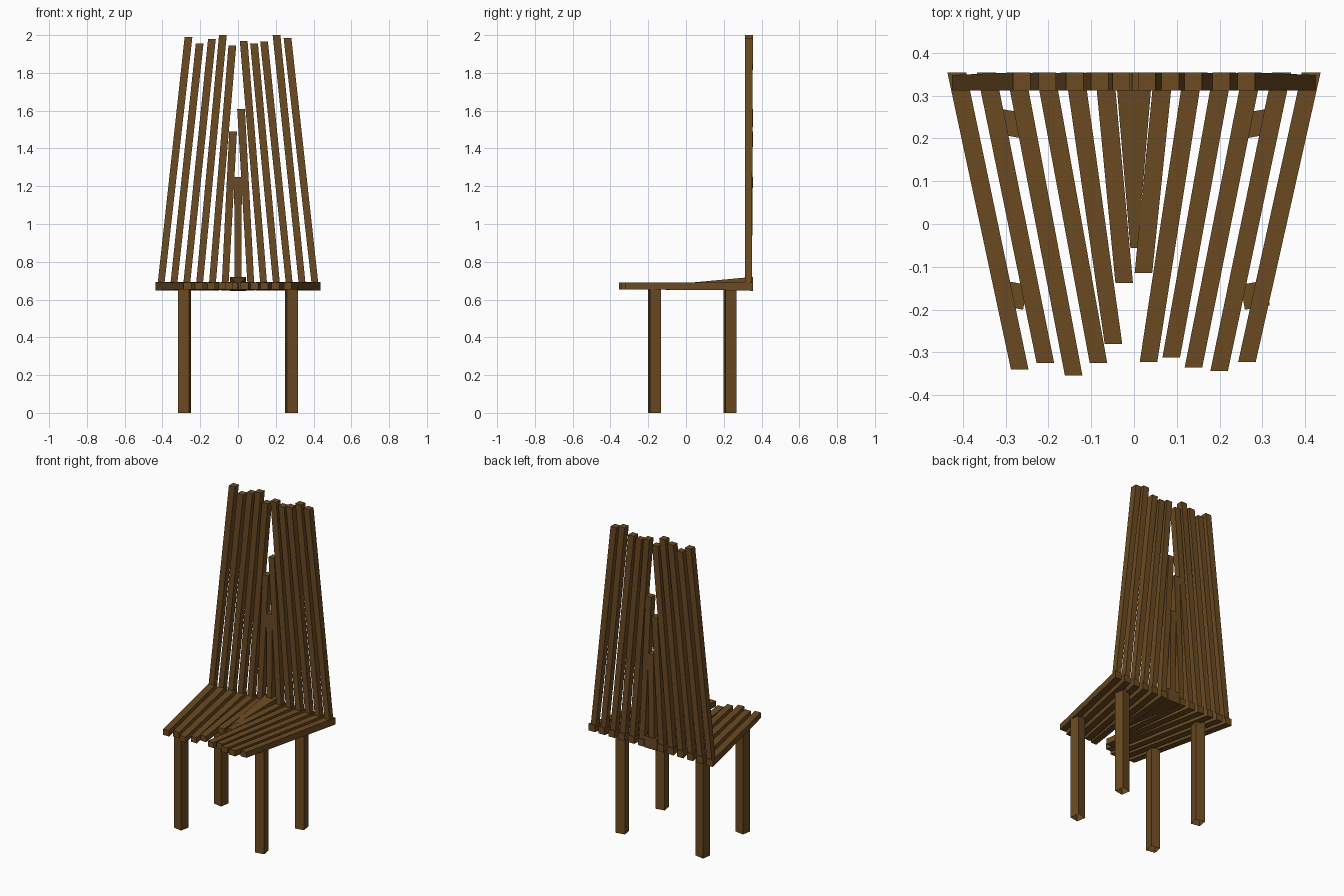
import bpy, bmesh, math
from mathutils import Matrix

if "Cube" in bpy.data.objects:
    bpy.data.objects.remove(bpy.data.objects["Cube"])

wood = bpy.data.materials.new("brown wood")
wood.diffuse_color = (0.147, 0.069, 0.016, 1)
wood.use_nodes = True
wood.node_tree.nodes["Principled BSDF"].inputs["Base Color"].default_value = wood.diffuse_color


def finish(bm, name):
    bmesh.ops.recalc_face_normals(bm, faces=bm.faces)
    mesh = bpy.data.meshes.new(name)
    bm.to_mesh(mesh)
    bm.free()
    mesh.materials.append(wood)
    ob = bpy.data.objects.new(name, mesh)
    bpy.context.collection.objects.link(ob)
    return ob


def bar(name, ring_a, ring_b):
    """Straight bar joining two four-point end sections."""
    bm = bmesh.new()
    a = [bm.verts.new(p) for p in ring_a]
    b = [bm.verts.new(p) for p in ring_b]
    bm.faces.new(a)
    bm.faces.new(b)
    for i in range(4):
        j = (i + 1) % 4
        bm.faces.new((a[i], a[j], b[j], b[i]))
    return finish(bm, name)


def section_xz(x, y, w, z0, z1):
    h = w / 2
    return [(x - h, y, z0), (x + h, y, z0), (x + h, y, z1), (x - h, y, z1)]


def section_xy(x, z, w, y0, y1):
    h = w / 2
    return [(x - h, y0, z), (x + h, y0, z), (x + h, y1, z), (x - h, y1, z)]


BACK = 0.354
STEP = 0.069
# fanned slats: seat front end (x, y), then back slat top end (x, z)
seat_ends = [(-0.267, -0.34), (-0.207, -0.325), (-0.141, -0.354), (-0.083, -0.325),
             (-0.048, -0.28), (-0.023, -0.138), (0, -0.056), (0.022, -0.115),
             (0.034, -0.322), (0.087, -0.312), (0.139, -0.335), (0.199, -0.343),
             (0.264, -0.322)]
back_ends = [(-0.262, 1.99), (-0.203, 1.955), (-0.138, 1.98), (-0.08, 2.0),
             (-0.03, 1.945), (-0.026, 1.49), (0, 1.25), (0.016, 1.61),
             (0.03, 1.97), (0.085, 1.955), (0.138, 1.965), (0.204, 2.0),
             (0.262, 1.985)]

for i, ((sx, sy), (bx, bz)) in enumerate(zip(seat_ends, back_ends)):
    x = (i - 6) * STEP
    if i == 6:  # central tapered wedge
        bar("seat_wedge", section_xz(sx, sy, 0.017, 0.667, 0.682),
            section_xz(x, BACK, 0.086, 0.646, 0.72))
    else:
        bar(f"seat_slat_{i + 1}", section_xz(sx, sy, 0.041, 0.654, 0.69),
            section_xz(x, BACK, 0.044, 0.648, 0.692))
    # upright back slats
    bar(f"back_slat_{i + 1}", section_xy(x * 0.985, 0.68, 0.036, 0.312, 0.348),
        section_xy(bx, bz, 0.041, 0.312, BACK))

# legs, turned to follow the fan, open underneath
for side, sname in ((-1, "left"), (1, "right")):
    for y, yname in ((-0.166, "front"), (0.234, "rear")):
        bm = bmesh.new()
        bmesh.ops.create_cube(bm, size=1)
        low = [f for f in bm.faces if f.normal.z < -0.5]
        bmesh.ops.delete(bm, geom=low, context='FACES_ONLY')
        bmesh.ops.transform(bm, verts=bm.verts, matrix=
                            Matrix.Translation((side * 0.283, y, 0.334))
                            @ Matrix.Rotation(math.radians(10 * side), 4, 'Z')
                            @ Matrix.Diagonal((0.059, 0.059, 0.668, 1)))
        finish(bm, f"{yname}_leg_{sname}")
